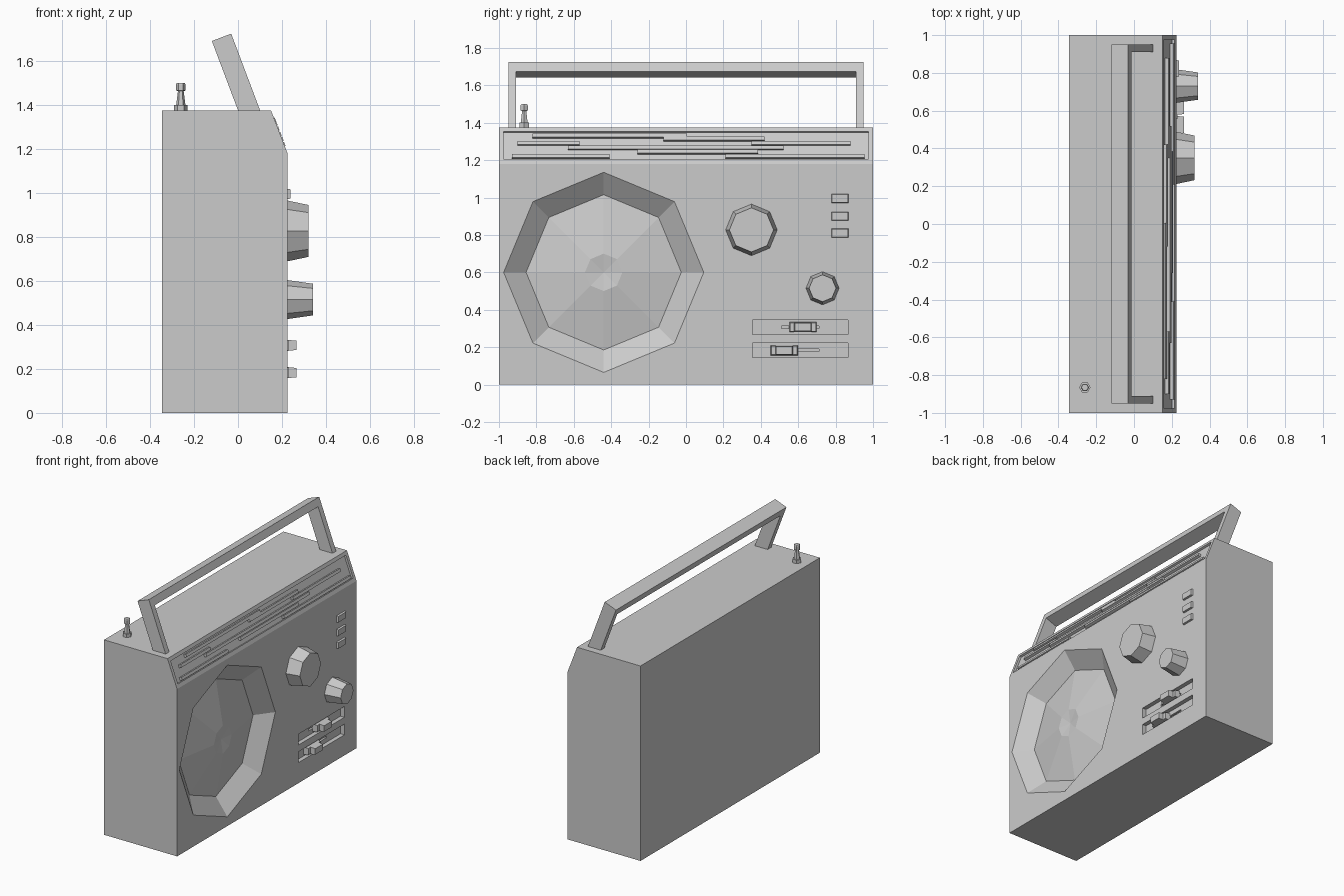
import bpy, bmesh, math
from mathutils import Matrix, Vector

if "Cube" in bpy.data.objects:
    bpy.data.objects.remove(bpy.data.objects["Cube"])

FACE = 0.225                                   # x of the front panel with the controls


def finish(name, bm, frame=Matrix()):
    bm.transform(frame)
    bmesh.ops.recalc_face_normals(bm, faces=bm.faces)
    me = bpy.data.meshes.new(name)
    bm.to_mesh(me)
    bm.free()
    ob = bpy.data.objects.new(name, me)
    bpy.context.collection.objects.link(ob)
    return ob


def box(name, x, y, z, frame=Matrix(), taper=0.0):
    """Box from ranges; taper insets the +x end."""
    bm = bmesh.new()
    bmesh.ops.create_cube(bm, size=1)
    for v in bm.verts:
        t = taper if v.co.x > 0 else 0
        a, b, c = (int(k > 0) for k in v.co)
        v.co = (x[a], y[b] + (t if b == 0 else -t), z[c] + (t if c == 0 else -t))
    return finish(name, bm, frame)


def prism(name, pts, depth):
    """Extrude a closed outline of 3D points along a vector."""
    bm = bmesh.new()
    f = bm.faces.new([bm.verts.new(p) for p in pts])
    r = bmesh.ops.extrude_face_region(bm, geom=[f])
    bmesh.ops.translate(bm, vec=depth,
                        verts=[g for g in r["geom"] if isinstance(g, bmesh.types.BMVert)])
    return finish(name, bm)


def lathe(name, profile, sides, origin, along_x=True):
    """Revolve (radius, height) points around the x or z axis."""
    bm = bmesh.new()
    rings = []
    for r, h in profile:
        ring = []
        for i in range(1 if r == 0 else sides):
            a = math.tau * i / sides
            c, s = r * math.cos(a), r * math.sin(a)
            ring.append(bm.verts.new((h, c, s) if along_x else (c, s, h)))
        rings.append(ring)
    for p, q in zip(rings, rings[1:]):
        for i in range(sides):
            j = (i + 1) % sides
            quad = [p[i % len(p)], p[j % len(p)], q[j % len(q)], q[i % len(q)]]
            bm.faces.new(list(dict.fromkeys(quad)))
    for ring in (rings[0], rings[-1]):
        if len(ring) > 1:
            bm.faces.new(ring)
    return finish(name, bm, Matrix.Translation(origin))


def cut(ob, cutter):
    m = ob.modifiers.new("cut", 'BOOLEAN')
    m.operation, m.solver, m.object = 'DIFFERENCE', 'EXACT', cutter
    cutter.hide_render = True
    bpy.context.view_layer.objects.active = ob
    bpy.ops.object.modifier_apply(modifier=m.name)
    bpy.data.objects.remove(cutter)


# Body with a slanted dial strip at the top
outline = [(-0.345, 0), (FACE, 0), (FACE, 1.18), (0.15, 1.375), (-0.345, 1.375)]
body = prism("body", [(x, -1, z) for x, z in outline], (0, 2, 0))

# Frame lying on the slant: x outward, z up the slope
up = Vector((0.15 - FACE, 0, 0.195)).normalized()
out = Vector((up.z, 0, -up.x))
slant = Matrix.Translation((FACE, 0, 1.18)) @ Matrix((out, (0, 1, 0), up)).transposed().to_4x4()


def slope(z):
    return (z - 1.18) / up.z


# Speaker recess: sloped ring, shallow raised cone, dimple in the middle
cut(body, lathe("speaker_cutter",
                [(0, -0.05), (0.1, -0.035), (0.415, -0.09), (0.535, 0), (0.602, 0.05)],
                8, (FACE, -0.44, 0.6)))

# Dial recess and raised dial bars
cut(body, box("dial_cutter", (-0.015, 0.1), (-0.977, 0.977), (slope(1.205), slope(1.352)), slant))
bars = [(-0.82, 0.005, 1.331), (-0.12, 0.42, 1.315), (-0.9, -0.57, 1.292), (0.35, 0.88, 1.292),
        (-0.63, 0.52, 1.268), (-0.26, 0.385, 1.245), (-0.93, -0.41, 1.221), (0.21, 0.955, 1.221)]
for y0, y1, z in bars:
    s = slope(z)
    box("dial_bar", (-0.02, 0.004), (y0, y1), (s - 0.01, s + 0.01), slant)

# Slider slots, each with a groove, a base plate and a grip
for zc, yc, groove in [(0.307, 0.625, (0.51, 0.71)), (0.183, 0.525, (0.5, 0.71))]:
    cut(body, box("slot_cutter", (FACE - 0.03, FACE + 0.05), (0.355, 0.865),
                  (zc - 0.038, zc + 0.038)))
    cut(body, box("groove_cutter", (FACE - 0.05, FACE), groove, (zc - 0.006, zc + 0.006)))
    box("slider_base", (FACE - 0.035, FACE + 0.005), (yc - 0.073, yc + 0.073),
        (zc - 0.027, zc + 0.027), taper=0.004)
    box("slider_grip", (FACE, 0.265), (yc - 0.047, yc + 0.047), (zc - 0.025, zc + 0.025),
        taper=0.004)

# Octagonal knobs
lathe("tuning_knob", [(0.14, -0.01), (0.118, 0.095)], 8, (FACE, 0.35, 0.827))
lathe("volume_knob", [(0.09, -0.01), (0.072, 0.115)], 8, (FACE, 0.73, 0.515))

# Push buttons
for z in (0.995, 0.9, 0.81):
    box("push_button", (FACE - 0.01, 0.238), (0.775, 0.87), (z - 0.026, z + 0.026), taper=0.005)

# Carry handle: U shape leaning backwards
lean = Vector((-0.13, 0, 0.345)).normalized()
thick = Vector((lean.z, 0, -lean.x)) * 0.094
foot = Vector((0, 0, 1.375))
top = 0.337
half = [(0.95, -0.04), (0.95, top), (0.91, top - 0.053), (0.91, -0.04)]
u_shape = [(-0.95, -0.04), (-0.95, top), (0.95, top), (0.95, -0.04),
           (0.91, -0.04), (0.91, top - 0.053), (-0.91, top - 0.053), (-0.91, -0.04)]
prism("handle", [foot + lean * s + Vector((0, y, 0)) for y, s in u_shape], thick)

# Folded antenna stub
lathe("antenna", [(0.03, -0.01), (0.03, 0.025), (0.021, 0.025), (0.013, 0.088),
                  (0.022, 0.09), (0.022, 0.118), (0.018, 0.124)],
      6, (-0.26, -0.865, 1.375), along_x=False)
